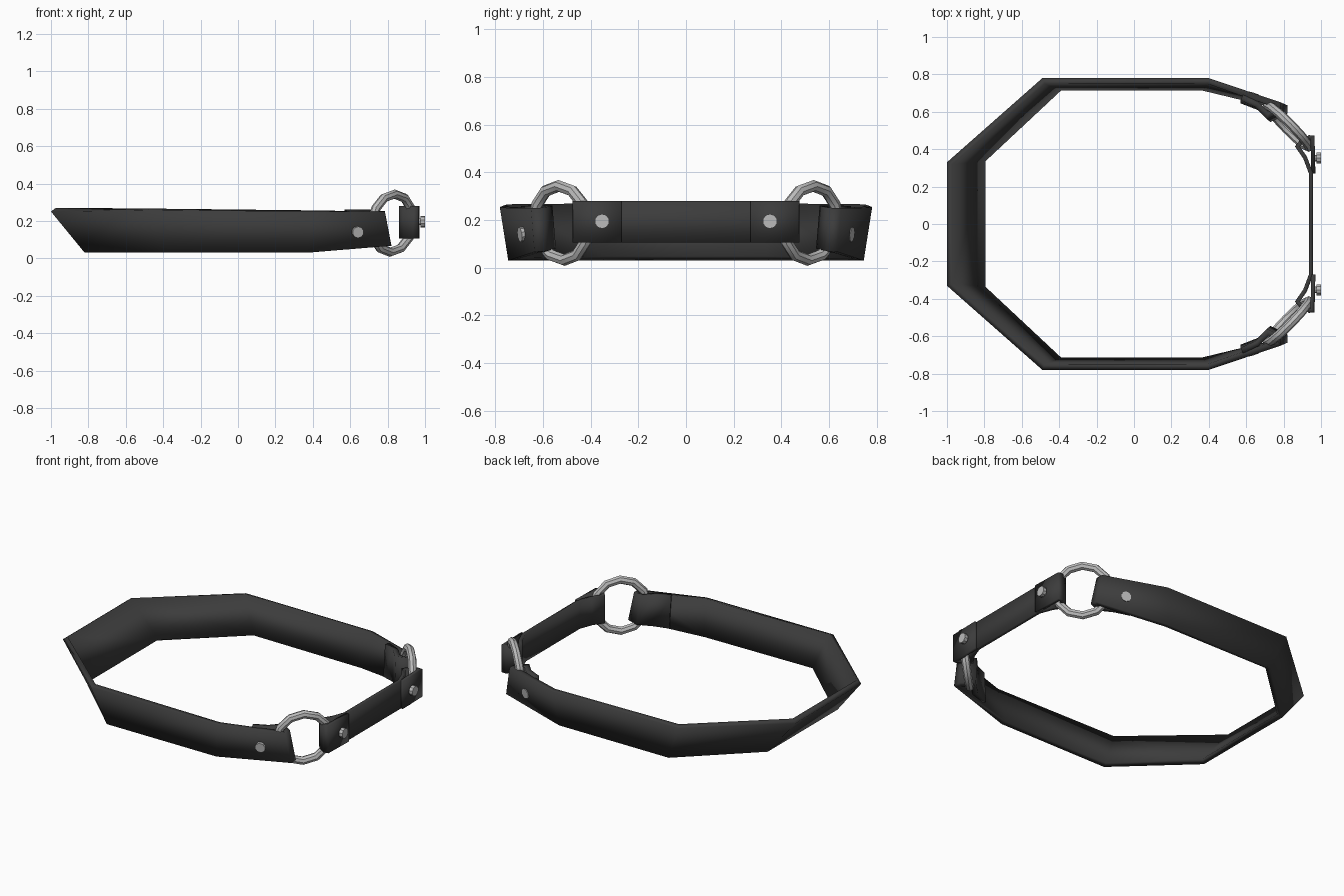
import bpy, math
from mathutils import Vector, Matrix

if "Cube" in bpy.data.objects:
    bpy.data.objects.remove(bpy.data.objects["Cube"])


def mat(name, v):
    m = bpy.data.materials.new(name)
    m.diffuse_color = (v, v, v, 1)
    m.use_nodes = True
    m.node_tree.nodes["Principled BSDF"].inputs["Base Color"].default_value = m.diffuse_color
    return m


LEATHER = mat("black_leather", 0.045)
METAL = mat("steel", 0.5)


def finish(ob, name, m):
    ob.name = name
    ob.data.materials.append(m)
    bpy.ops.object.select_all(action='DESELECT')
    ob.select_set(True)
    bpy.context.view_layer.objects.active = ob
    bpy.ops.object.shade_smooth_by_angle(angle=math.radians(35))


def band(name, half, thick):
    """Strap from (top, bottom) edge points on the -y side, mirrored to +y."""
    flip = lambda p: (p[0], -p[1], p[2])
    pairs = half + [(flip(t), flip(b)) for t, b in reversed(half)]
    verts = [p for pair in pairs for p in pair]
    faces = [(2*i, 2*i+1, 2*i+3, 2*i+2) for i in range(len(pairs) - 1)]
    me = bpy.data.meshes.new(name)
    me.from_pydata(verts, [], faces)
    ob = bpy.data.objects.new(name, me)
    bpy.context.collection.objects.link(ob)
    s = ob.modifiers.new("thickness", 'SOLIDIFY')
    s.thickness, s.offset, s.use_even_offset = thick, 1, True
    finish(ob, name, LEATHER)


# Long strap: flap, fold around the ring, side, sloping back
band("main_strap", [
    ((0.57, -0.662, 0.26), (0.57, -0.645, 0.06)),
    ((0.65, -0.625, 0.26), (0.66, -0.61, 0.065)),
    ((0.71, -0.56, 0.26), (0.73, -0.545, 0.08)),
    ((0.785, -0.60, 0.252), (0.82, -0.59, 0.07)),
    ((0.785, -0.65, 0.25), (0.82, -0.635, 0.067)),
    ((0.40, -0.78, 0.252), (0.37, -0.745, 0.03)),
    ((-0.49, -0.78, 0.255), (-0.40, -0.745, 0.03)),
    ((-1.0, -0.33, 0.25), (-0.82, -0.35, 0.03)),
], 0.032)

# Short strap between the rings, with ends folded over to the outside
front = [(0.970, -0.27), (0.965, -0.472), (0.935, -0.475), (0.885, -0.445),
         (0.86, -0.415), (0.905, -0.35), (0.935, -0.27)]
band("front_strap", [((x, y, 0.28), (x, y, 0.105)) for x, y in front], 0.022)


def stud(name, pos, axis, r, depth):
    rot = Vector(axis).to_track_quat('Z', 'Y').to_euler()
    bpy.ops.mesh.primitive_cylinder_add(vertices=10, radius=r, depth=depth,
                                        location=pos, rotation=rot)
    finish(bpy.context.object, name, METAL)


for s, side in ((-1, "right"), (1, "left")):
    # Connecting ring, leaning slightly outward
    u = Vector((0.7, -0.71 * s, 0)).normalized()
    v = Vector((0.02, 0.03 * s, 0.33))
    v = (v - u * v.dot(u)).normalized()
    w = u.cross(v)
    bpy.ops.mesh.primitive_torus_add(major_radius=0.156, minor_radius=0.025,
                                     major_segments=12, minor_segments=8)
    ring = bpy.context.object
    ring.matrix_world = Matrix.Translation((0.825, 0.522 * s, 0.188)) @ \
        Matrix((u, v, w)).transposed().to_4x4()
    finish(ring, side + "_ring", METAL)
    # Front stud: neck and head
    stud(side + "_stud_neck", (0.966, 0.352 * s, 0.195), (1, 0, 0), 0.018, 0.04)
    stud(side + "_stud_head", (0.988, 0.352 * s, 0.195), (1, 0, 0), 0.031, 0.024)
    # Flat rivet on the long strap
    stud(side + "_side_rivet", (0.64, 0.688 * s, 0.14), (0.32, 0.95 * s, -0.12), 0.031, 0.02)
